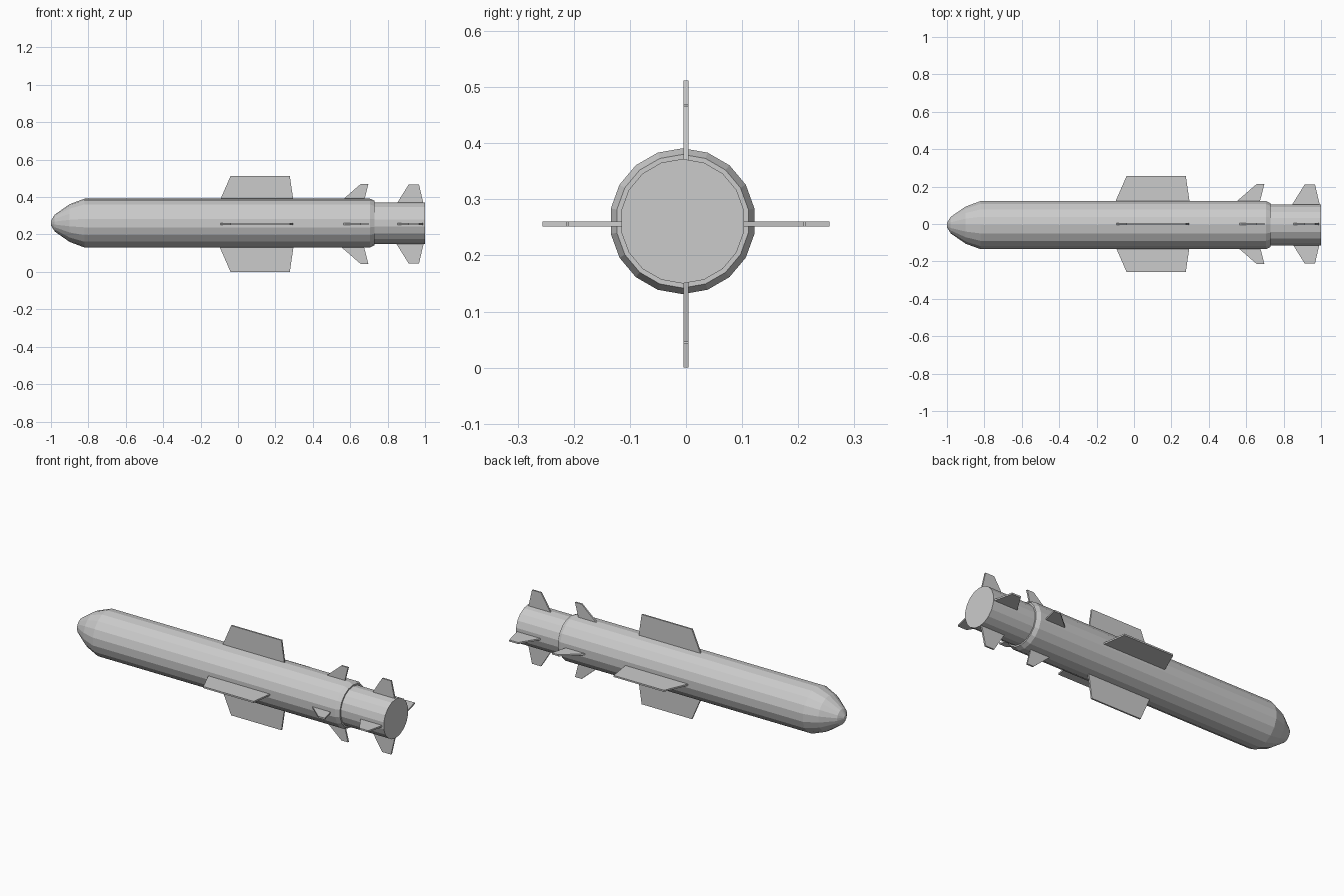
import bpy, bmesh
from math import sin, cos, tau, pi
from mathutils import Matrix, Vector

if "Cube" in bpy.data.objects:
    bpy.data.objects.remove(bpy.data.objects["Cube"])

SIDES = 18


def make_object(name, bm):
    bmesh.ops.recalc_face_normals(bm, faces=bm.faces)
    mesh = bpy.data.meshes.new(name)
    bm.to_mesh(mesh)
    bm.free()
    obj = bpy.data.objects.new(name, mesh)
    bpy.context.collection.objects.link(obj)
    return obj


def lathe(name, profile, cy, cz):
    """Turn (x, radius) points around a line along x, with capped ends."""
    bm = bmesh.new()
    rings = []
    for x, r in profile:
        rings.append([bm.verts.new((x, cy + r * sin(tau * i / SIDES),
                                    cz + r * cos(tau * i / SIDES)))
                      for i in range(SIDES)])
    for a, b in zip(rings, rings[1:]):
        for i in range(SIDES):
            j = (i + 1) % SIDES
            bm.faces.new((a[i], a[j], b[j], b[i]))
    bm.faces.new(rings[0])
    bm.faces.new(rings[-1])
    return make_object(name, bm)


def fin(name, outline, quarter, thick=0.009, cz=0.256):
    """Flat plate from an (x, distance from axis) outline, turned by quarters."""
    bm = bmesh.new()
    face = bm.faces.new([bm.verts.new((x, -thick / 2, r)) for x, r in outline])
    ext = bmesh.ops.extrude_face_region(bm, geom=[face])
    moved = [v for v in ext["geom"] if isinstance(v, bmesh.types.BMVert)]
    bmesh.ops.translate(bm, verts=moved, vec=Vector((0, thick, 0)))
    turn = Matrix.Translation((0, 0, cz)) @ Matrix.Rotation(quarter * pi / 2, 4, 'X')
    bmesh.ops.transform(bm, matrix=turn, verts=bm.verts)
    return make_object(name, bm)


# Body: blunt nose, long tube, chamfered shoulder, narrower tail
lathe("body", [(-1.0, 0.012), (-0.98, 0.045), (-0.9, 0.101), (-0.822, 0.13),
               (0.707, 0.13), (0.73, 0.119), (0.73, 0.111), (1.0, 0.111)],
      -0.006, 0.261)

# Three sets of four fins, roots sunk into the body
fin_sets = {
    "wing": [(-0.108, 0.10), (-0.04, 0.256), (0.277, 0.256), (0.30, 0.10)],
    "middle_fin": [(0.525, 0.10), (0.655, 0.213), (0.697, 0.213), (0.668, 0.10)],
    "tail_fin": [(0.837, 0.09), (0.912, 0.21), (0.968, 0.21), (0.996, 0.09)],
}
for label, outline in fin_sets.items():
    for q, side in enumerate(("top", "front", "bottom", "back")):
        fin(f"{label}_{side}", outline, q)
